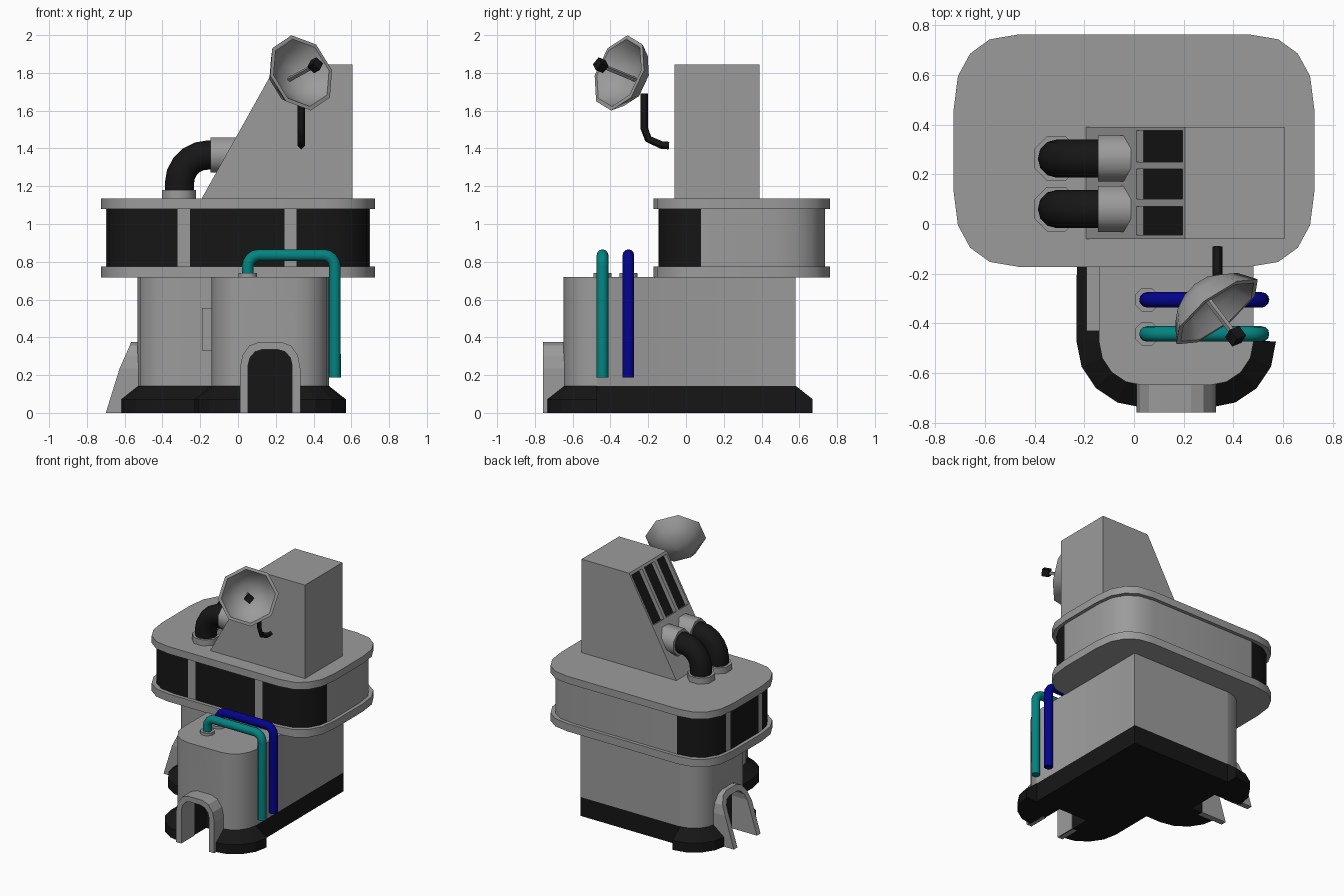
import bpy, bmesh
from math import sin, cos, pi, radians
from mathutils import Vector

if "Cube" in bpy.data.objects:
    bpy.data.objects.remove(bpy.data.objects["Cube"])

def material(name, rgb):
    m = bpy.data.materials.new(name)
    m.diffuse_color = (*rgb, 1)
    m.use_nodes = True
    m.node_tree.nodes["Principled BSDF"].inputs["Base Color"].default_value = m.diffuse_color
    return m

GREY = material("grey", (.33, .33, .33))
DARK = material("dark", (.008, .008, .008))
TEAL = material("teal", (.001, .23, .22))
BLUE = material("blue", (.001, .001, .26))

def finish(name, bm, mat, smooth=None):
    bmesh.ops.remove_doubles(bm, verts=bm.verts, dist=1e-5)
    bmesh.ops.dissolve_degenerate(bm, edges=bm.edges, dist=1e-5)
    bmesh.ops.recalc_face_normals(bm, faces=bm.faces)
    me = bpy.data.meshes.new(name)
    bm.to_mesh(me)
    bm.free()
    ob = bpy.data.objects.new(name, me)
    bpy.context.collection.objects.link(ob)
    me.materials.append(mat)
    if smooth:
        me.shade_smooth()
        me.set_sharp_from_angle(angle=radians(smooth))
    return ob

def loft(name, rings, mat=GREY, smooth=None):
    bm = bmesh.new()
    rows = [[bm.verts.new(p) for p in r] for r in rings]
    for a, b in zip(rows, rows[1:]):
        for i in range(len(a)):
            j = (i + 1) % len(a)
            bm.faces.new((a[i], a[j], b[j], b[i]))
    bm.faces.new(rows[0][::-1])
    bm.faces.new(rows[-1])
    return finish(name, bm, mat, smooth)

def place(pts, axis, t):
    return [{'x': (t, a, b), 'y': (a, t, b), 'z': (a, b, t)}[axis] for a, b in pts]

def prism(name, pts, axis, lo, hi, mat=GREY, smooth=None):
    return loft(name, [place(pts, axis, lo), place(pts, axis, hi)], mat, smooth)

def arc(cx, cy, rx, ry, a0, a1, n=4, e=1.0):
    out = []
    for i in range(n + 1):
        a = radians(a0 + (a1 - a0) * i / n)
        c, s = round(cos(a), 9), round(sin(a), 9)
        sg = lambda v: (v > 0) - (v < 0)
        out.append((cx + rx * sg(c) * abs(c) ** e, cy + ry * sg(s) * abs(s) ** e))
    return out

def cut(ob, cutter):
    cutter.hide_render = True
    cutter.display_type = 'WIRE'
    m = ob.modifiers.new("cut", 'BOOLEAN')
    m.operation, m.object, m.solver = 'DIFFERENCE', cutter, 'EXACT'
    m.material_mode = 'TRANSFER'

def tube(name, pts, r, mat, res=4):
    cu = bpy.data.curves.new(name, 'CURVE')
    cu.dimensions = '3D'
    cu.bevel_depth, cu.bevel_resolution, cu.use_fill_caps = r, res, True
    sp = cu.splines.new('POLY')
    sp.points.add(len(pts) - 1)
    for p, q in zip(sp.points, pts):
        p.co = (*q, 1)
    ob = bpy.data.objects.new(name, cu)
    bpy.context.collection.objects.link(ob)
    cu.materials.append(mat)
    return ob

def disc(cx, cy, r, n=8):
    return [(cx + r * cos(2 * pi * (i + .5) / n), cy + r * sin(2 * pi * (i + .5) / n)) for i in range(n)]

# L-shaped lower building with rounded leg ends; o widens the foot
def footprint(o):
    r = .176 + o
    return ([(.48, .58), (.48, -.47)] + arc(.305, -.472, r, r, 0, -90)
            + arc(.035, -.472, r, r, -90, -180) + [(-.14 - o, -.05 - o)]
            + arc(-.355, .125, r, r, -90, -180) + arc(-.355, .405, r, r, 180, 90)
            + [(-.355, .58)])

body = prism("lower_building", footprint(0), 'z', .143, .72, smooth=35)
base = loft("foundation", [place(footprint(.09), 'z', 0), place(footprint(.09), 'z', .072),
                           place(footprint(0), 'z', .143)], DARK)
prism("wall_box", [(-.19, -.43), (-.1, -.43), (-.1, -.05), (-.19, -.05)], 'z', .33, .555)

# Arched porches with doorways cut into the building
def arch(c, w, h, rx, rz, bottom=0):
    return ([(c + w, bottom)] + arc(c + w - rx, h - rz, rx, rz, 0, 90, 3)
            + arc(c - w + rx, h - rz, rx, rz, 90, 180, 3) + [(c - w, bottom)])

for name, axis, c, lo, hi, end in (("front", 'y', .17, -.757, -.6, -.45),
                                   ("left", 'x', .265, -.70, -.49, -.4)):
    shell = arch(c, .16, .375, .1, .14) + arch(c, .117, .335, .075, .085)[::-1]
    porch = prism(name + "_porch", shell, axis, lo, hi)
    if axis == 'x':   # sloping face
        for v in porch.data.vertices:
            if v.co.x < -.6:
                v.co.x += .135 * max(0, v.co.z - .07) / .305
    cutter = prism(name + "_doorway_cutter", arch(c, .122, .34, .077, .087, -.05), axis, lo - .1, end, DARK)
    cut(body, cutter)
    cut(base, cutter)

# Overhanging deck: two slabs with a glazed band between
def deck(i):
    x, y0, y1, rx, ry = .725 - i, -.172 + i, .762 - i, .26, .30 - i
    e = .85
    return (arc(x - rx, y1 - ry, rx, ry, 0, 90, 4, e) + arc(rx - x, y1 - ry, rx, ry, 90, 180, 4, e)
            + arc(rx - x, y0 + ry, rx, ry, 180, 270, 4, e) + arc(x - rx, y0 + ry, rx, ry, 270, 360, 4, e))

prism("deck_floor", deck(0), 'z', .716, .775, smooth=30)
prism("deck_roof", deck(0), 'z', 1.08, 1.135, smooth=30)

ring = deck(.026)
ring[19:19] = [(.694, .08)]                                    # right window end
ring[15:15] = [(x, ring[14][1]) for x in (-.32, -.255, .245, .31)]  # front posts
ring[11:11] = [(-.694, .08)]                                   # left posts
ring[9:9] = [(-.694, .51)]
band = prism("window_band", ring, 'z', .775, 1.08, smooth=30)
band.data.materials.append(DARK)
for f in band.data.polygons:
    x, y = f.center.x, f.center.y
    grey = (len(f.vertices) > 4 or (x > .6 and y > .08) or (y > .5 and x > -.44)
            or (y < 0 and (-.32 < x < -.255 or .245 < x < .31))
            or (x < -.68 and (.08 < y < .13 or .46 < y < .51)))
    f.material_index = 0 if grey else 1

# Sloped tower with three recessed panels
tower = prism("tower", [(-.195, 1.13), (.205, 1.845), (.605, 1.845), (.605, 1.13)], 'y', -.06, .39)
def slope(x, d):
    return (x + .873 * d, 1.13 + (x + .195) * 1.7875 - .488 * d)
for y0, y1 in ((-.045, .07), (.1, .222), (.25, .375)):
    cut(tower, prism("panel_cutter", [slope(.01, -.05), slope(.195, -.05), slope(.195, .035), slope(.01, .035)],
                     'y', y0, y1))
    prism("tower_panel", [slope(.01, .032), slope(.195, .032), slope(.195, .045), slope(.01, .045)],
          'y', y0, y1, DARK)

# Thick vent elbows with collars
for y in (.06, .263):
    path = [(-.31, 1.14)] + arc(-.16, 1.215, .15, .15, 180, 90, 5) + [(-.05, 1.365)]
    tube("vent_elbow", [(a, y, b) for a, b in path], .077, DARK, 4)
    prism("vent_floor_collar", disc(-.313, y, .097), 'z', 1.13, 1.18, smooth=50)
    prism("vent_wall_collar", disc(y, 1.365, .1), 'x', -.145, .03, smooth=50)

# Coloured side pipes
for name, y, mat in (("teal", -.442, TEAL), ("blue", -.305, BLUE)):
    path = [(.052, .72)] + arc(.11, .775, .058, .06, 180, 90) + arc(.455, .775, .058, .06, 90, 0) + [(.513, .188)]
    tube(name + "_pipe", [(a, y, b) for a, b in path], .031, mat)
    prism(name + "_pipe_collar", disc(.052, y, .052), 'z', .715, .74, smooth=50)

# Dish on a bent arm
n = Vector((.57, -.75, .31)).normalized()
u = Vector((.8, .61, 0)).normalized()
v = n.cross(u) if n.cross(u).z > 0 else u.cross(n)
C = Vector((.334, -.353, 1.80))
def dish_ring(r, d, sides=8):
    return [C + n * d + (u * cos(a) + v * sin(a)) * r
            for a in (radians(360 / sides * i + 4) for i in range(sides))]
profile = [(.003, -.135), (.085, -.122), (.16, -.075), (.21, 0),
           (.188, .002), (.143, -.062), (.075, -.102), (.003, -.112)]
loft("dish", [dish_ring(r, d) for r, d in profile], smooth=40)
loft("dish_feed_rod", [dish_ring(.013, d, 4) for d in (-.12, .12)])
loft("dish_receiver", [dish_ring(.036, d, 4) for d in (.105, .155)], DARK)
arm = [(-.09, 1.415), (-.13, 1.418), (-.2, 1.45), (-.222, 1.51), (-.222, 1.69)]
tube("dish_arm", [(.335, a, b) for a, b in arm], .02, DARK, 0)
